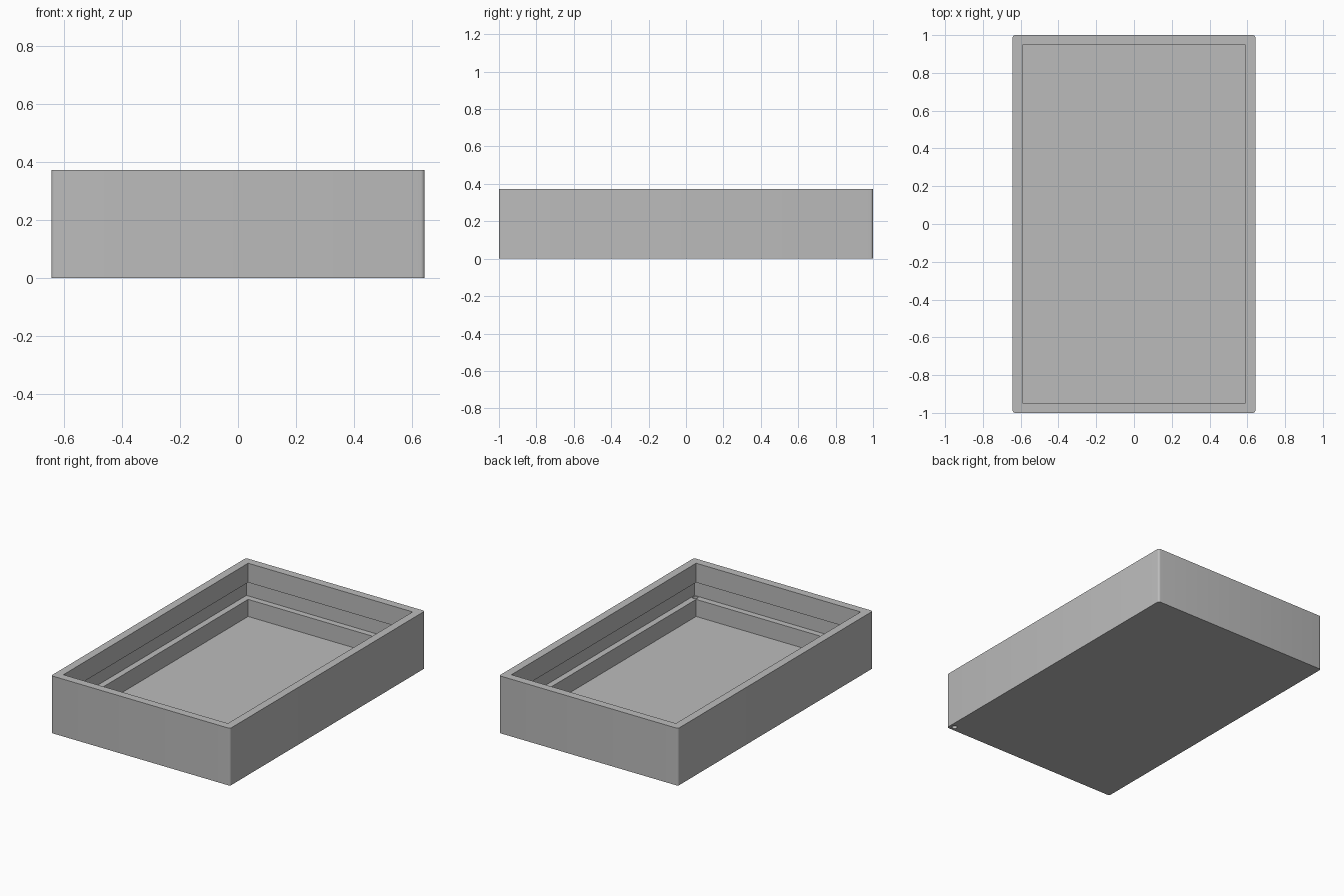
import bpy
import bmesh

if "Cube" in bpy.data.objects:
    bpy.data.objects.remove(bpy.data.objects["Cube"])

HX, HY, H = 0.643, 1.0, 0.372      # outer half sizes and height
WALL, FLOOR = 0.052, 0.026
GROOVE, G_LOW, G_HIGH = 0.04, 0.137, 0.247


def finish(name, bm):
    mesh = bpy.data.meshes.new(name)
    bm.to_mesh(mesh)
    bm.free()
    obj = bpy.data.objects.new(name, mesh)
    bpy.context.collection.objects.link(obj)
    return obj


def block(name, hx, hy, z0, z1, radius=0.0):
    bm = bmesh.new()
    bmesh.ops.create_cube(bm, size=1)
    for v in bm.verts:
        v.co = (v.co.x * 2 * hx, v.co.y * 2 * hy, z0 if v.co.z < 0 else z1)
    if radius:
        upright = [e for e in bm.edges
                   if abs(e.verts[0].co.z - e.verts[1].co.z) > 1e-4]
        bmesh.ops.bevel(bm, geom=upright, offset=radius, segments=5,
                        profile=0.5, affect='EDGES')
    return finish(name, bm)


def cut(target, cutter):
    cutter.hide_render = True
    mod = target.modifiers.new(cutter.name, 'BOOLEAN')
    mod.operation = 'DIFFERENCE'
    mod.solver = 'EXACT'
    mod.object = cutter
    bpy.context.view_layer.objects.active = target
    bpy.ops.object.modifier_apply(modifier=mod.name)
    bpy.data.objects.remove(cutter)


# Outer tray block with rounded upright edges
tray = block("tray", HX, HY, 0, H, 0.014)

# Open cavity
ix, iy = HX - WALL, HY - WALL
cut(tray, block("cavity_cutter", ix, iy, FLOOR, H + 0.1))

# Groove running around the inside of the walls
cut(tray, block("groove_cutter", ix + GROOVE, iy + GROOVE, G_LOW, G_HIGH))

# Small drain hole from the groove ledge through the underside
bm = bmesh.new()
bmesh.ops.create_cone(bm, cap_ends=True, segments=24, radius1=0.016,
                      radius2=0.016, depth=0.25)
bmesh.ops.translate(bm, verts=bm.verts, vec=(ix + 0.02, -iy - 0.02, 0.075))
cut(tray, finish("hole_cutter", bm))

# Single grey colour
grey = bpy.data.materials.new("grey")
grey.diffuse_color = (0.5, 0.5, 0.5, 1)
grey.use_nodes = True
grey.node_tree.nodes["Principled BSDF"].inputs["Base Color"].default_value = grey.diffuse_color
tray.data.materials.clear()
tray.data.materials.append(grey)
for p in tray.data.polygons:
    p.material_index = 0

bpy.ops.object.select_all(action='DESELECT')
tray.select_set(True)
bpy.context.view_layer.objects.active = tray
bpy.ops.object.shade_smooth_by_angle()
